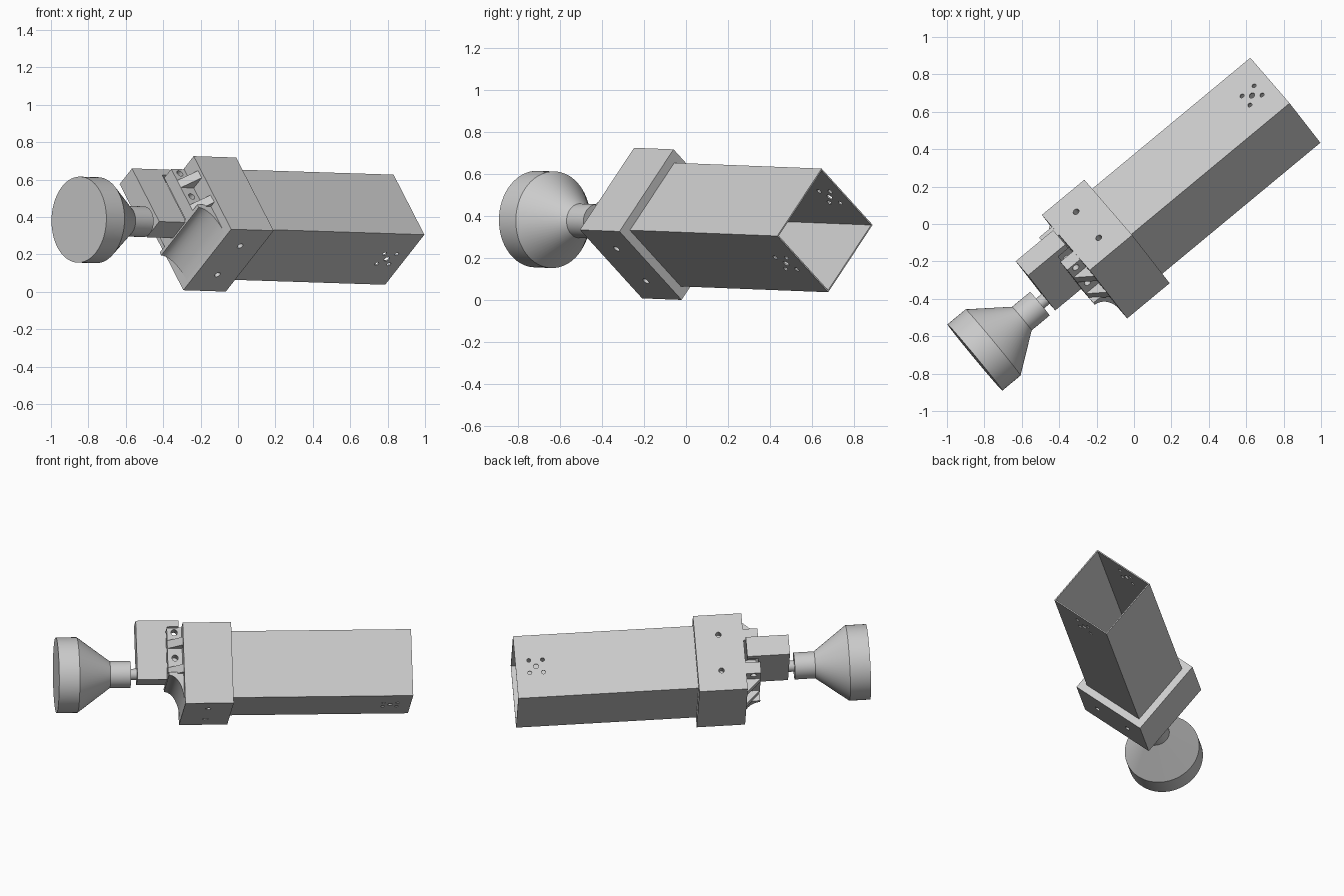
import bpy, bmesh, math
from mathutils import Matrix, Vector

if "Cube" in bpy.data.objects:
    bpy.data.objects.remove(bpy.data.objects["Cube"])

# Tilted frame: local x and y cross the square tube, local z runs along it
axis = Vector((0.770, 0.638, -0.025)).normalized()
across = Vector((0.396, -0.504, -0.768))
across = (across - axis * across.dot(axis)).normalized()
side = axis.cross(across)
FRAME = Matrix((across, side, axis)).transposed().to_4x4()
FRAME.translation = (-0.0375, -0.04, 0.36)

grey = bpy.data.materials.new("light_grey")
grey.use_nodes = True
grey.diffuse_color = (0.6, 0.6, 0.6, 1)
grey.node_tree.nodes["Principled BSDF"].inputs["Base Color"].default_value = (0.6, 0.6, 0.6, 1)


def finish(name, bm):
    bmesh.ops.recalc_face_normals(bm, faces=bm.faces)
    mesh = bpy.data.meshes.new(name)
    bm.to_mesh(mesh)
    bm.free()
    mesh.materials.append(grey)
    obj = bpy.data.objects.new(name, mesh)
    bpy.context.collection.objects.link(obj)
    obj.matrix_world = FRAME
    return obj


def box(name, low, high):
    low, high = Vector(low), Vector(high)
    bm = bmesh.new()
    bmesh.ops.create_cube(bm, size=1)
    for v in bm.verts:
        v.co = (low + high) / 2 + v.co * (high - low)
    return finish(name, bm)


def prism(name, points, start, depth):
    """Extrude a closed outline of 3D points along a vector."""
    bm = bmesh.new()
    face = bm.faces.new([bm.verts.new(Vector(p) + Vector(start)) for p in points])
    out = bmesh.ops.extrude_face_region(bm, geom=[face])
    moved = [g for g in out["geom"] if isinstance(g, bmesh.types.BMVert)]
    bmesh.ops.translate(bm, verts=moved, vec=depth)
    return finish(name, bm)


def lathe(name, profile):
    """Spin (radius, height) points about the long axis."""
    bm = bmesh.new()
    verts = [bm.verts.new((r, 0, z)) for r, z in profile]
    edges = [bm.edges.new(pair) for pair in zip(verts, verts[1:])]
    bmesh.ops.spin(bm, geom=verts + edges, cent=(0, 0, 0), axis=(0, 0, 1),
                   angle=math.tau, steps=64)
    bmesh.ops.remove_doubles(bm, verts=bm.verts, dist=0.0005)
    return finish(name, bm)


def drill(direction, centre, radius, length):
    bm = bmesh.new()
    turn = Vector((0, 0, 1)).rotation_difference(Vector(direction)).to_matrix().to_4x4()
    bmesh.ops.create_cone(bm, cap_ends=True, segments=20, radius1=radius, radius2=radius,
                          depth=length, matrix=Matrix.Translation(centre) @ turn)
    return finish("drill", bm)


def cut(obj, cutters):
    for cutter in cutters:
        cutter.hide_render = True
        mod = obj.modifiers.new("cut", "BOOLEAN")
        mod.operation, mod.object, mod.solver = "DIFFERENCE", cutter, "EXACT"
    bpy.context.view_layer.update()
    graph = bpy.context.evaluated_depsgraph_get()
    baked = bpy.data.meshes.new_from_object(obj.evaluated_get(graph))
    obj.modifiers.clear()
    obj.data = baked
    for cutter in cutters:
        bpy.data.objects.remove(cutter)


# Thin square tube, open at the far end, with a five-hole pattern on two walls
T, WALL, END = 0.209, 0.007, 1.1
tube = box("square_tube", (-T, -T, -0.25), (T, T, END))
inner = T - WALL
cutters = [box("bore", (-inner, -inner, -0.24), (inner, inner, END + 0.1)),
           drill((1, 0, 0), (0, 0, 0.975), 0.016, 1)]
for dy in (-0.042, 0.042):
    for dz in (-0.042, 0.042):
        cutters.append(drill((1, 0, 0), (0, dy, 0.975 + dz), 0.012, 1))
cut(tube, cutters)

# Collar capping the tube, with two screw holes on opposite walls
C, FRONT = 0.2545, -0.295
collar = box("collar", (-C, -C, FRONT), (C, C, 0))
cutters = [box("socket", (-T, -T, -0.25), (T, T, 0.1))]
cutters += [drill((1, 0, 0), (0, y, -0.145), 0.017, 1) for y in (-0.12, 0.12)]
cut(collar, cutters)

# Hinge cheeks either side of the lever, with pin holes and sloping gussets
TIP = -0.385
for s, label in ((-1, "right"), (1, "left")):
    cheek = box("hinge_cheek_" + label, (-0.25, min(s * 0.075, s * 0.15), TIP),
                (0.05, max(s * 0.075, s * 0.15), FRONT))
    cut(cheek, [drill((0, 1, 0), (x, s * 0.11, -0.34), 0.019, 0.3) for x in (-0.22, -0.06)])
    slope = [(0, s * 0.15, TIP), (0, s * 0.235, FRONT), (0, s * 0.15, FRONT)]
    for x in (-0.17, 0.0):
        prism("gusset_" + label, slope, (x, 0, 0), (0.05, 0, 0))

# Concave fairing below the hinge
outline = [(0.04, 0, FRONT), (0.04, 0, TIP)]
for i in range(9):
    a = math.radians(90) * i / 8
    outline.append((0.23 - 0.17 * math.cos(a), 0, TIP + 0.09 * math.sin(a)))
prism("fairing", outline, (0, -0.2, 0), (0, 0.4, 0))

# Lever block with a lip reaching back over the hinge
box("lever_block", (-0.32, -0.063, -0.565), (0.05, 0.068, -0.375))
box("lever_lip", (-0.32, -0.063, -0.38), (-0.28, 0.068, -0.305))

# Turned knob: disc, cone, neck and thin shaft
lathe("knob", [(0, -1.056), (0.23, -1.056), (0.23, -0.93), (0.082, -0.73),
               (0.082, -0.605), (0.034, -0.605), (0.034, -0.55), (0, -0.55)])

# Smooth only the curved parts
for obj in bpy.context.scene.objects:
    obj.select_set(obj.name.startswith(("knob", "fairing")))
    if obj.select_get():
        bpy.context.view_layer.objects.active = obj
bpy.ops.object.shade_smooth_by_angle(angle=math.radians(25))
